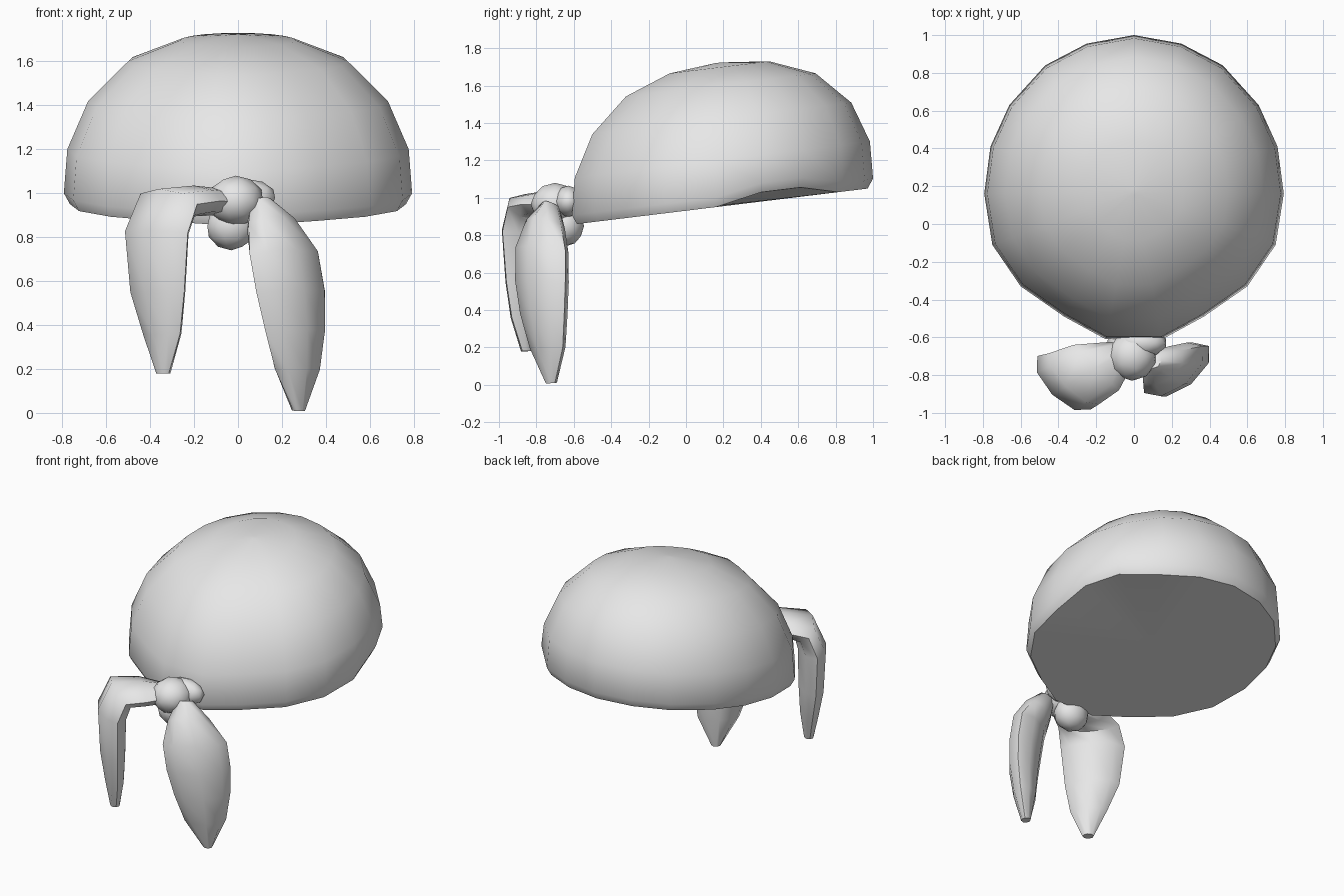
import bpy, bmesh, math
from mathutils import Vector

old = bpy.data.objects.get("Cube")
if old:
    bpy.data.objects.remove(old, do_unlink=True)

cloth = bpy.data.materials.new("grey_cloth")
cloth.use_nodes = True
cloth.diffuse_color = (0.8, 0.8, 0.8, 1)
cloth.node_tree.nodes["Principled BSDF"].inputs["Base Color"].default_value = (0.8, 0.8, 0.8, 1)


def finish(bm, name, angle):
    """Turn a bmesh into a smooth shaded object with the cloth material."""
    bmesh.ops.recalc_face_normals(bm, faces=bm.faces)
    mesh = bpy.data.meshes.new(name)
    bm.to_mesh(mesh)
    bm.free()
    mesh.materials.append(cloth)
    obj = bpy.data.objects.new(name, mesh)
    bpy.context.collection.objects.link(obj)
    bpy.ops.object.select_all(action='DESELECT')
    obj.select_set(True)
    bpy.context.view_layer.objects.active = obj
    bpy.ops.object.shade_smooth_by_angle(angle=math.radians(angle))
    return obj


def loft(name, rings, angle):
    """Skin closed rings of points and fan-cap both ends."""
    bm = bmesh.new()
    loops = [[bm.verts.new(p) for p in ring] for ring in rings]
    n = len(loops[0])
    for low, high in zip(loops, loops[1:]):
        for i in range(n):
            j = (i + 1) % n
            bm.faces.new((low[i], low[j], high[j], high[i]))
    caps = [bm.faces.new(loops[0]), bm.faces.new(loops[-1])]
    bmesh.ops.poke(bm, faces=caps)
    return finish(bm, name, angle)


def ball(name, centre, radii):
    bm = bmesh.new()
    bmesh.ops.create_icosphere(bm, subdivisions=2, radius=1)
    for v in bm.verts:
        v.co = Vector(c + r * p for c, r, p in zip(centre, radii, v.co))
    return finish(bm, name, 60)


def tail(name, stations, width_dir):
    """Sweep a flattened section along (centre, half width, half thickness)."""
    across = Vector(width_dir).normalized()
    centres = [Vector(s[0]) for s in stations]
    rings = []
    for i, (c, w, t) in enumerate(stations):
        along = centres[min(i + 1, len(centres) - 1)] - centres[max(i - 1, 0)]
        out = across.cross(along).normalized()
        rings.append([centres[i] + across * w * math.cos(a) + out * t * math.sin(a)
                      for a in (math.tau * k / 8 for k in range(8))])
    return loft(name, rings, 60)


# Cap dome: half outline mirrored, stacked over a tilted rim
half = [(0.25, 0.955), (0.47, 0.84), (0.66, 0.63), (0.76, 0.41), (0.793, 0.16),
        (0.75, -0.11), (0.6, -0.33), (0.37, -0.49), (0.15, -0.61)]
outline = [(0, 1.0)] + half + [(-x, y) for x, y in reversed(half)]
levels = [(0.965, 0), (1, 0.05), (0.98, 0.25), (0.86, 0.47),
          (0.63, 0.65), (0.33, 0.745), (0.02, 0.77)]
mid_y = 0.17
rings = []
for level, (r, h) in enumerate(levels):
    ring = []
    for x, y in outline:
        px, py = x * r, mid_y + (y - mid_y) * r
        pz = 0.931 + 0.122 * py + h
        # the rim lifts slightly at the back left
        if level < 2 and x > 0.6 and y > 0.3:
            pz += 0.05
        ring.append((px, py, pz))
    rings.append(ring)
loft("cap_dome", rings, 45)

# Knot at the front
ball("knot", (-0.01, -0.70, 0.965), (0.13, 0.13, 0.115))
ball("knot_lower_fold", (-0.03, -0.645, 0.85), (0.115, 0.1, 0.11))
ball("knot_gather", (0.04, -0.63, 0.98), (0.135, 0.075, 0.085))

# Hanging tails of the knot
tail("right_tail", [
    ((-0.06, -0.68, 0.96), 0.08, 0.06),
    ((-0.20, -0.76, 0.965), 0.17, 0.07),
    ((-0.32, -0.82, 0.95), 0.19, 0.09),
    ((-0.37, -0.84, 0.82), 0.20, 0.09),
    ((-0.365, -0.84, 0.55), 0.17, 0.08),
    ((-0.345, -0.85, 0.36), 0.115, 0.06),
    ((-0.34, -0.85, 0.18), 0.035, 0.03)], (1, -1, 0))
tail("left_tail", [
    ((0.10, -0.72, 0.96), 0.05, 0.05),
    ((0.15, -0.75, 0.86), 0.13, 0.09),
    ((0.21, -0.77, 0.72), 0.20, 0.10),
    ((0.24, -0.77, 0.55), 0.20, 0.10),
    ((0.26, -0.76, 0.38), 0.175, 0.09),
    ((0.27, -0.74, 0.20), 0.13, 0.07),
    ((0.275, -0.72, 0.01), 0.03, 0.03)], (0.78, 0.62, 0))
